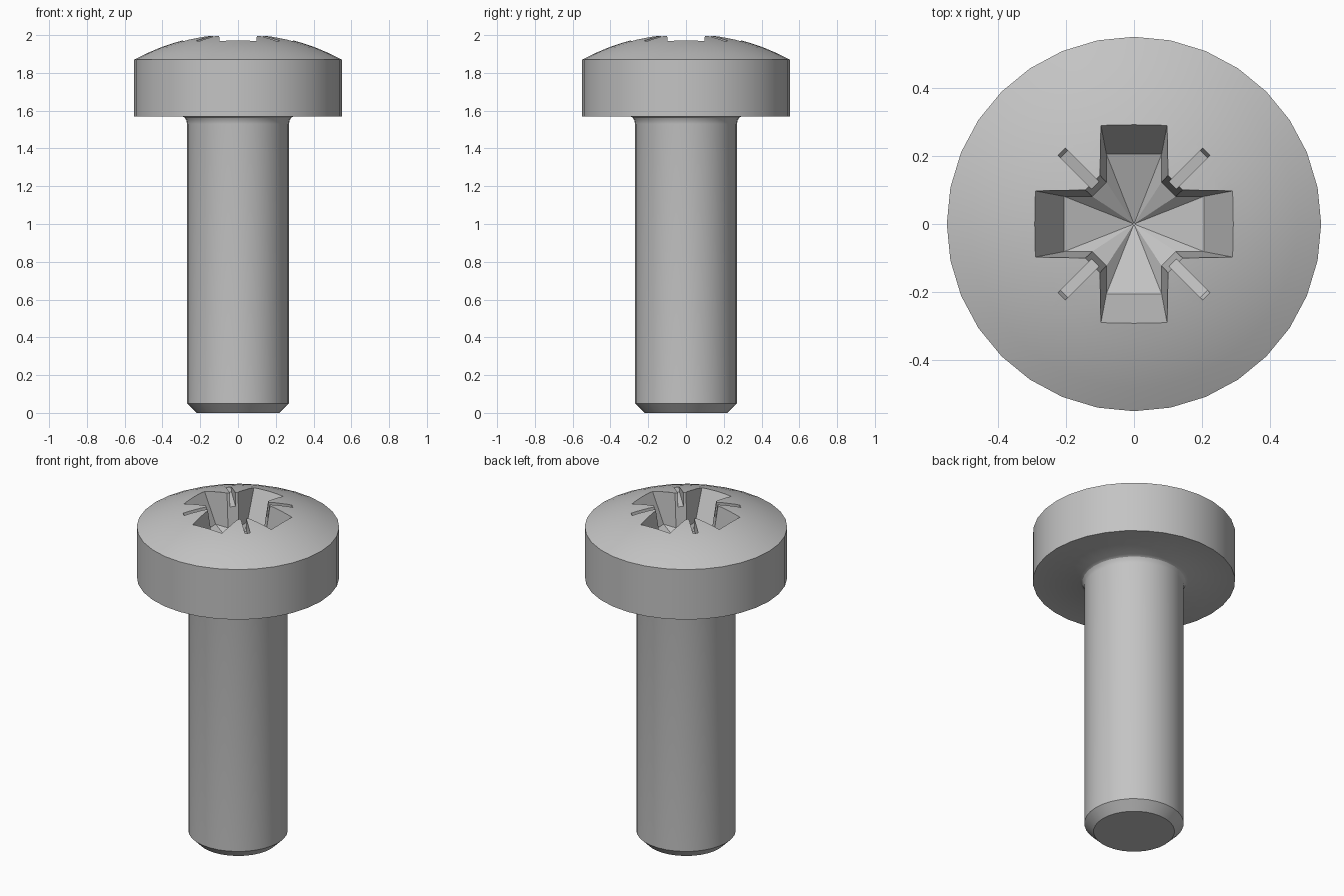
import bpy, bmesh, math
from mathutils import Matrix, Vector

cube = bpy.data.objects.get("Cube")
if cube:
    bpy.data.objects.remove(cube, do_unlink=True)

SIDES = 32
steel = bpy.data.materials.new("grey_steel")
steel.use_nodes = True
GREY = (0.55, 0.55, 0.55, 1)
steel.diffuse_color = GREY
steel.node_tree.nodes["Principled BSDF"].inputs["Base Color"].default_value = GREY


def make_object(name, bm):
    bmesh.ops.recalc_face_normals(bm, faces=bm.faces)
    mesh = bpy.data.meshes.new(name)
    bm.to_mesh(mesh)
    bm.free()
    mesh.materials.append(steel)
    obj = bpy.data.objects.new(name, mesh)
    bpy.context.collection.objects.link(obj)
    return obj


def lathe(name, profile):
    """Turn an (r, z) profile that starts and ends on the axis."""
    bm = bmesh.new()
    verts = [bm.verts.new((r, 0, z)) for r, z in profile]
    edges = [bm.edges.new(pair) for pair in zip(verts, verts[1:])]
    bmesh.ops.spin(bm, geom=verts + edges, cent=(0, 0, 0), axis=(0, 0, 1),
                   angle=math.tau, steps=SIDES, use_merge=True)
    bmesh.ops.remove_doubles(bm, verts=bm.verts, dist=1e-5)
    return make_object(name, bm)


def cross_outline(reach, half, corner):
    """Plus shape with chamfered inner corners."""
    arm = [(reach, -half), (reach, half), (corner, half), (half, corner)]
    return [Matrix.Rotation(q * math.pi / 2, 2) @ Vector(p) for q in range(4) for p in arm]


# Screw body: chamfered tip, shaft, fillet, head rim, spherical dome
R, APEX, HEAD = 1.15, 2.01, 0.55
dome = [(r, APEX - R + math.sqrt(R * R - r * r))
        for r in (HEAD * (1 - i / 8) for i in range(9))]
body = [(0, 0), (0.22, 0), (0.27, 0.05), (0.27, 1.53), (0.273, 1.548),
        (0.281, 1.562), (0.295, 1.57), (HEAD, 1.57)]
screw = lathe("screw", body + dome)

# Tapered cross recess with a shallow pointed floor
bm = bmesh.new()
rings = []
for z, reach, half, corner in ((2.05, 0.331, 0.105, 0.148), (1.80, 0.205, 0.081, 0.123)):
    rings.append([bm.verts.new((p.x, p.y, z)) for p in cross_outline(reach, half, corner)])
top, low = rings
bm.faces.new(top)
point = bm.verts.new((0, 0, 1.72))
for i in range(len(top)):
    j = (i + 1) % len(top)
    bm.faces.new((top[i], top[j], low[j], low[i]))
    bm.faces.new((low[i], low[j], point))
recess = make_object("recess_cutter", bm)

# Four narrow diagonal grooves
bm = bmesh.new()
side = [(0.08, 1.90), (0.29, 1.945), (0.335, 2.05), (0.08, 2.05)]
for q in range(4):
    turn = Matrix.Rotation(math.pi / 4 + q * math.pi / 2, 3, 'Z')
    left, right = [[bm.verts.new(turn @ Vector((r, w, z))) for r, z in side]
                   for w in (-0.015, 0.015)]
    bm.faces.new(left)
    bm.faces.new(right)
    for i in range(4):
        j = (i + 1) % 4
        bm.faces.new((left[i], left[j], right[j], right[i]))
grooves = make_object("groove_cutter", bm)

# Cut the drive into the head
bpy.ops.object.select_all(action='DESELECT')
screw.select_set(True)
bpy.context.view_layer.objects.active = screw
for cutter in (recess, grooves):
    mod = screw.modifiers.new(cutter.name, 'BOOLEAN')
    mod.operation = 'DIFFERENCE'
    mod.solver = 'EXACT'
    mod.object = cutter
    bpy.ops.object.modifier_apply(modifier=mod.name)
    bpy.data.objects.remove(cutter, do_unlink=True)
bpy.ops.object.shade_smooth_by_angle(angle=math.radians(30))
